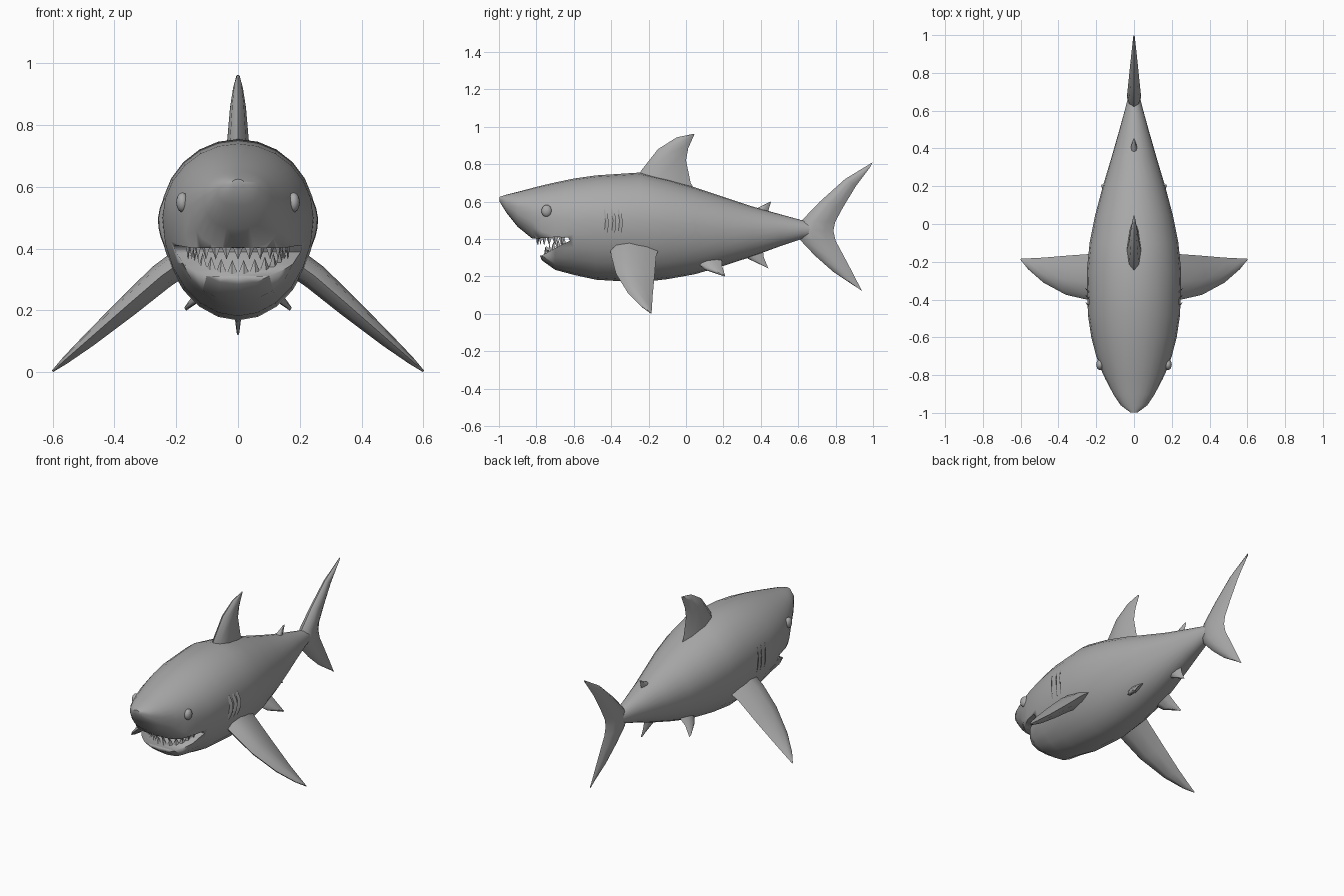
import bpy, bmesh, math
from mathutils import Vector

if "Cube" in bpy.data.objects:
    bpy.data.objects.remove(bpy.data.objects["Cube"])

grey = bpy.data.materials.new("plain_grey")
grey.diffuse_color = (0.4, 0.4, 0.4, 1)
grey.use_nodes = True
grey.node_tree.nodes["Principled BSDF"].inputs["Base Color"].default_value = grey.diffuse_color


def finish(name, bm, angle=40):
    bmesh.ops.recalc_face_normals(bm, faces=bm.faces)
    me = bpy.data.meshes.new(name)
    bm.to_mesh(me)
    bm.free()
    ob = bpy.data.objects.new(name, me)
    bpy.context.collection.objects.link(ob)
    me.materials.append(grey)
    bpy.ops.object.select_all(action='DESELECT')
    ob.select_set(True)
    bpy.context.view_layer.objects.active = ob
    bpy.ops.object.shade_smooth_by_angle(angle=math.radians(angle))
    return ob


def loft(bm, rings):
    rows = [[bm.verts.new(p) for p in r] for r in rings]
    n = len(rows[0])
    for a, b in zip(rows, rows[1:]):
        for i in range(n):
            bm.faces.new((a[i], a[(i + 1) % n], b[(i + 1) % n], b[i]))
    bm.faces.new(rows[0])
    bm.faces.new(rows[-1])


# body stations: y, top z, bottom z, half width, z of widest point
BODY = [(-.997, .625, .60, .02, .612), (-.96, .637, .54, .07, .595),
        (-.90, .652, .465, .11, .57), (-.82, .673, .40, .152, .54),
        (-.77, .686, .285, .175, .52), (-.70, .702, .235, .20, .51),
        (-.60, .723, .208, .226, .50), (-.48, .74, .182, .244, .50),
        (-.25, .755, .168, .25, .50), (-.10, .72, .185, .235, .49),
        (.05, .675, .212, .205, .475), (.20, .625, .256, .165, .455),
        (.35, .575, .305, .12, .45), (.50, .533, .36, .077, .45),
        (.62, .50, .40, .044, .45), (.70, .48, .42, .025, .45)]


def low_power(y):
    return 2.5 if y < -.6 else 2.0


def body_ring(s, n=24):
    y, top, bot, w, mid = s
    ring = []
    for i in range(n):
        a = 2 * math.pi * i / n
        c, q = math.cos(a), math.sin(a)
        e = 2 / (2.0 if q >= 0 else low_power(y))
        x = w * math.copysign(abs(c) ** e, c)
        h = (top - mid) if q >= 0 else (mid - bot)
        ring.append((x, y, mid + h * math.copysign(abs(q) ** e, q)))
    return ring


def body_x(y, z):
    """Half width of the body at a given y and z."""
    for a, b in zip(BODY, BODY[1:]):
        if a[0] <= y <= b[0]:
            t = (y - a[0]) / (b[0] - a[0])
            _, top, bot, w, mid = [p + (q - p) * t for p, q in zip(a, b)]
            f = (z - mid) / (top - mid) if z > mid else (mid - z) / (mid - bot)
            return w * max(0, 1 - f ** 2) ** .5


bm = bmesh.new()
loft(bm, [body_ring(s) for s in BODY])
body = finish("body", bm)

# open mouth: wedge cut right through the head
bm = bmesh.new()
wedge = [(-1.0, .415), (-.80, .402), (-.70, .41), (-.63, .408),
         (-.62, .39), (-.66, .372), (-.77, .312), (-1.0, .28)]
loft(bm, [[(x, y, z) for y, z in wedge] for x in (-.4, .4)])
cutter = finish("mouth_cutter", bm)
cutter.hide_render = True
bpy.context.view_layer.objects.active = body
mod = body.modifiers.new("mouth", 'BOOLEAN')
mod.object = cutter
mod.operation = 'DIFFERENCE'
mod.solver = 'EXACT'
bpy.ops.object.modifier_apply(modifier=mod.name)
bpy.data.objects.remove(cutter)


# fins: rounded blades lofted through (leading point, trailing point, half thickness)
def fin(name, stations, normal):
    n = Vector(normal).normalized()
    bm = bmesh.new()
    rings = []
    for lead, trail, t in stations:
        a, b = Vector(lead), Vector(trail)
        side = [(.12, .7), (.4, 1), (.75, .6)]
        rings.append([a] + [a.lerp(b, u) + n * t * k for u, k in side] + [b]
                     + [a.lerp(b, u) - n * t * k for u, k in reversed(side)])
    loft(bm, rings)
    return finish(name, bm, 50)


def flat_fin(name, stations):
    fin(name, [((0, *l), (0, *t), h) for l, t, h in stations], (1, 0, 0))


flat_fin("dorsal_fin", [
    ((-.27, .70), (.06, .64), .042), ((-.24, .765), (.025, .70), .036),
    ((-.15, .88), (0, .82), .026), ((-.05, .943), (.012, .885), .016),
    ((.03, .96), (.046, .962), .005)])
flat_fin("second_dorsal_fin", [
    ((.33, .54), (.43, .51), .02), ((.385, .567), (.44, .55), .016),
    ((.445, .597), (.455, .60), .005)])
flat_fin("anal_fin", [
    ((.27, .345), (.41, .355), .02), ((.33, .295), (.415, .305), .016),
    ((.43, .248), (.44, .243), .005)])
flat_fin("tail_fin", [
    ((.998, .81), (.985, .785), .004), ((.85, .72), (.91, .685), .017),
    ((.716, .60), (.84, .57), .028), ((.62, .50), (.797, .49), .036),
    ((.60, .445), (.788, .443), .038), ((.61, .395), (.80, .39), .034),
    ((.69, .31), (.835, .325), .026), ((.79, .222), (.88, .24), .017),
    ((.93, .13), (.942, .12), .004)])

for s, side in ((1, "right"), (-1, "left")):
    # paired fins
    fin("pectoral_fin_" + side, [
        ((s * .16, -.41, .375), (s * .16, -.14, .37), .045),
        ((s * .25, -.40, .31), (s * .25, -.16, .305), .043),
        ((s * .36, -.375, .215), (s * .36, -.168, .205), .035),
        ((s * .48, -.31, .11), (s * .48, -.178, .10), .023),
        ((s * .56, -.24, .04), (s * .56, -.182, .035), .012),
        ((s * .60, -.19, .004), (s * .60, -.184, .003), .003)], (s * .65, 0, .76))
    fin("pelvic_fin_" + side, [
        ((s * .08, .04, .29), (s * .08, .19, .30), .02),
        ((s * .13, .10, .238), (s * .13, .193, .255), .016),
        ((s * .17, .195, .207), (s * .17, .21, .202), .006)], (s * .65, 0, .76))

    # gill flaps standing slightly off the body
    for k, y in enumerate((-.44, -.40, -.365)):
        rings = []
        for i in range(6):
            z = .41 + .15 * i / 5
            yy = y + .012 * math.sin(math.pi * i / 5)
            x = body_x(yy, z)
            out = .012 * math.sin(math.pi * (i + .4) / 5.8)
            rings.append(((s * (x - .01), yy - .012, z),
                          (s * (x + out), yy + .014, z), .005))
        fin(f"gill_{side}_{k + 1}", rings, (1, .6 * s, 0))

    # eye
    bm = bmesh.new()
    bmesh.ops.create_uvsphere(bm, u_segments=16, v_segments=10, radius=1)
    for v in bm.verts:
        v.co = (s * .18 + v.co.x * .02, -.745 + v.co.y * .028, .55 + v.co.z * .032)
    finish("eye_" + side, bm)


# teeth: small spikes along the jaw arcs
def teeth(name, count, width, front, base, length):
    bm = bmesh.new()
    for i in range(count):
        a = math.radians(-78 + 156 * i / (count - 1))
        y = -.63 + (front + .63) * math.cos(a)
        c = Vector((width * math.sin(a), y, base(y)))
        t = Vector((math.cos(a) * width, (front + .63) * -math.sin(a), 0)).normalized()
        o = Vector((t.y, -t.x, 0))
        r = [bm.verts.new(c + d) for d in (t * .018, o * .008, t * -.018, o * -.008)]
        tip = bm.verts.new(c + Vector((0, 0, length)))
        for j in range(4):
            bm.faces.new((r[j], r[(j + 1) % 4], tip))
        bm.faces.new(r)
    finish(name, bm, 20)


teeth("upper_teeth", 13, .165, -.795, lambda y: .41, -.045)
teeth("lower_teeth", 12, .15, -.752, lambda y: .312 + (y + .77) * .545 - .004, .045)
